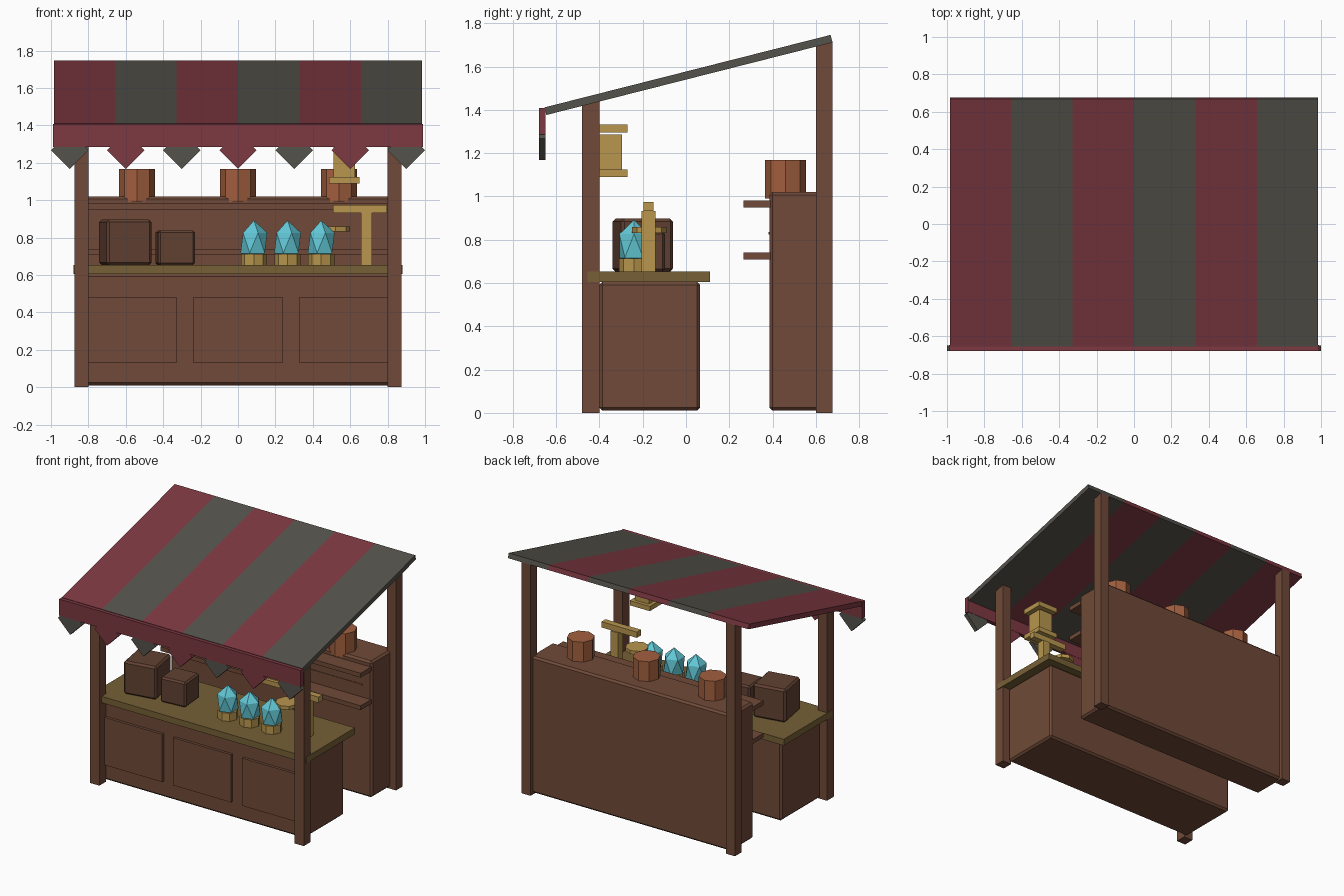
import bpy, bmesh, math
from mathutils import Matrix

if "Cube" in bpy.data.objects:
    bpy.data.objects.remove(bpy.data.objects["Cube"])


def material(name, rgb):
    def lin(c):
        c /= 255
        return c / 12.92 if c <= 0.04045 else ((c + 0.055) / 1.055) ** 2.4
    m = bpy.data.materials.new(name)
    m.diffuse_color = (*[lin(c) for c in rgb], 1)
    m.use_nodes = True
    m.node_tree.nodes["Principled BSDF"].inputs["Base Color"].default_value = m.diffuse_color
    return m


WOOD = material("brown wood", (112, 74, 56))
CRATE = material("dark crate wood", (98, 65, 50))
TOP = material("olive wood", (118, 96, 54))
GOLD = material("brass", (184, 150, 78))
CLAY = material("terracotta", (162, 95, 62))
GEM = material("turquoise crystal", (98, 200, 214))
RED = material("red cloth", (125, 56, 65))
GREY = material("grey cloth", (85, 82, 75))


def finish(name, bm, mat, bevel=0):
    me = bpy.data.meshes.new(name)
    bmesh.ops.recalc_face_normals(bm, faces=bm.faces)
    bm.to_mesh(me)
    bm.free()
    ob = bpy.data.objects.new(name, me)
    me.materials.append(mat)
    bpy.context.collection.objects.link(ob)
    if bevel:
        mod = ob.modifiers.new("bevel", 'BEVEL')
        mod.width, mod.segments = bevel, 1
    return ob


def box(name, xs, ys, zs, mat, bevel=0, turn=0):
    """Box from x, y and z ranges, optionally turned about its upright axis."""
    bm = bmesh.new()
    bmesh.ops.create_cube(bm, size=1)
    size = [r[1] - r[0] for r in (xs, ys, zs)]
    mid = [(r[1] + r[0]) / 2 for r in (xs, ys, zs)]
    bm.transform(Matrix.Translation(mid) @ Matrix.Rotation(math.radians(turn), 4, 'Z')
                 @ Matrix.Diagonal((*size, 1)))
    return finish(name, bm, mat, bevel)


def drum(name, x, y, z0, z1, r, mat, sides=8, r_top=None):
    bm = bmesh.new()
    bmesh.ops.create_cone(bm, cap_ends=True, segments=sides, radius1=r,
                          radius2=r_top or r, depth=z1 - z0)
    bm.transform(Matrix.Translation((x, y, (z0 + z1) / 2)))
    return finish(name, bm, mat)


def extrude_profile(name, pts, axis, lo, hi, mat):
    """Closed 2D profile pushed along x (profile is y,z) or along y (profile is x,z)."""
    bm = bmesh.new()
    place = (lambda p, t: (t, *p)) if axis == 'x' else (lambda p, t: (p[0], t, p[1]))
    face = bm.faces.new([bm.verts.new(place(p, lo)) for p in pts])
    ext = bmesh.ops.extrude_face_region(bm, geom=[face])
    step = (hi - lo, 0, 0) if axis == 'x' else (0, hi - lo, 0)
    bmesh.ops.translate(bm, vec=step,
                        verts=[v for v in ext["geom"] if isinstance(v, bmesh.types.BMVert)])
    return finish(name, bm, mat)


def roof_under(y):
    return 1.376 + (y + 0.645) * 0.2535


# Four posts cut to the roof slope
for side, x in (("left", -0.8375), ("right", 0.8375)):
    for row, y0, y1 in (("front", -0.48, -0.40), ("rear", 0.60, 0.677)):
        prof = [(y0, 0), (y1, 0), (y1, roof_under(y1)), (y0, roof_under(y0))]
        extrude_profile(f"{row}_{side}_post", prof, 'x', x - 0.0375, x + 0.0375, WOOD)

# Counter with three raised front panels
box("counter_body", (-0.825, 0.825), (-0.40, 0.065), (0.01, 0.605), WOOD, 0.014)
box("counter_top", (-0.88, 0.88), (-0.455, 0.112), (0.605, 0.652), TOP)
for i in (-1, 0, 1):
    cx = i * 0.565
    box("counter_panel", (cx - 0.237, cx + 0.237), (-0.42, -0.395), (0.13, 0.483), WOOD)

# Rear cabinet with shelves and a thin trim strip
box("rear_cabinet", (-0.825, 0.825), (0.385, 0.65), (0.01, 1.02), WOOD, 0.014)
for z in (0.708, 0.949):
    box("rear_shelf", (-0.82, 0.82), (0.265, 0.39), (z, z + 0.032), WOOD)
box("rear_trim", (-0.75, 0.75), (0.381, 0.39), (0.825, 0.835), WOOD)

# Clay pots on the cabinet
for x in (-0.54, 0, 0.54):
    drum("clay_pot", x, 0.46, 0.99, 1.167, 0.095, CLAY)

# Crates on the counter
box("large_crate", (-0.725, -0.48), (-0.322, -0.078), (0.652, 0.897), CRATE, 0.014, 10)
box("small_crate", (-0.435, -0.237), (-0.295, -0.105), (0.652, 0.838), CRATE, 0.012, 5)

# Crystals on brass stands
for x in (0.085, 0.265, 0.445):
    drum("crystal_stand", x, -0.24, 0.652, 0.712, 0.07, GOLD)
    gem = bmesh.new()
    bmesh.ops.create_icosphere(gem, subdivisions=1, radius=1)
    gem.transform(Matrix.Translation((x, -0.24, 0.772)) @ Matrix.Diagonal((0.08, 0.08, 0.12, 1)))
    finish("crystal", gem, GEM)

# Weighing scale
box("scale_pole", (0.658, 0.717), (-0.205, -0.142), (0.652, 0.932), GOLD)
box("scale_beam", (0.508, 0.797), (-0.197, -0.15), (0.932, 0.975), GOLD)
drum("scale_pan", 0.52, -0.17, 0.832, 0.858, 0.08, GOLD)

# Hanging lantern
LX, LY = 0.568, -0.352
for part, h, z0, z1 in (("base", 0.082, 1.09, 1.125), ("body", 0.057, 1.125, 1.285),
                        ("cap", 0.082, 1.296, 1.333)):
    box(f"lantern_{part}", (LX - h, LX + h), (LY - h, LY + h), (z0, z1), GOLD)

# Sloped awning made of six striped strips
slope = [(-0.645, 1.376), (0.677, roof_under(0.677)), (0.668, 1.746), (-0.654, 1.411)]
W = 0.985 / 3
for i in range(6):
    extrude_profile("awning_stripe", slope, 'x', (i - 3) * W, (i - 2) * W, (RED, GREY)[i % 2])

# Valance with pointed flags
box("valance", (-0.99, 0.99), (-0.68, -0.648), (1.285, 1.408), RED)
for i in range(-3, 4):
    x = i * 0.3
    flag = [(x, 1.167), (x + 0.1, 1.267), (x + 0.082, 1.285), (x - 0.082, 1.285), (x - 0.1, 1.267)]
    extrude_profile("valance_flag", flag, 'y', -0.68, -0.65, GREY if i % 2 else RED)
